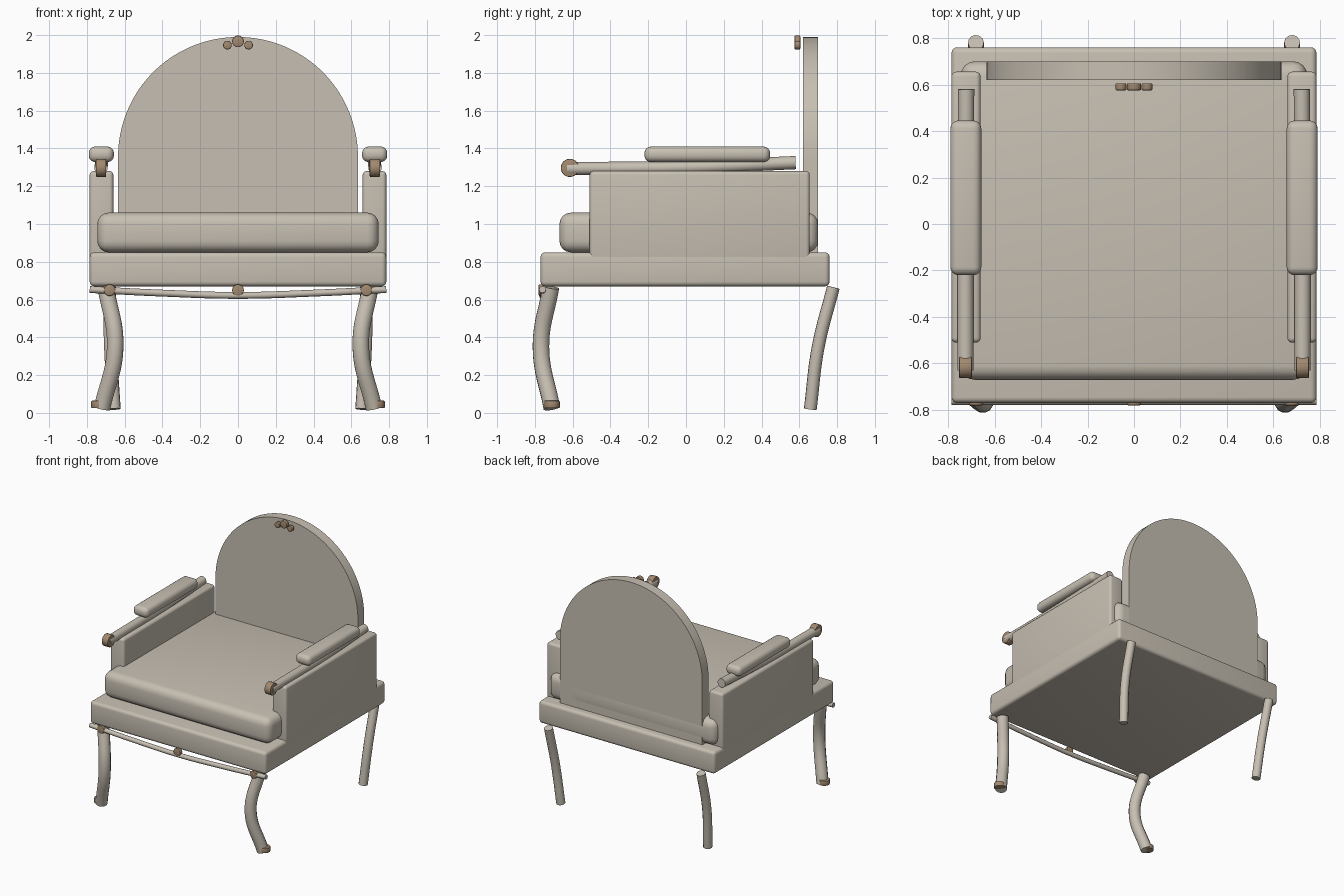
import bpy
import bmesh
import math
from mathutils import Vector

cube = bpy.data.objects.get("Cube")
if cube:
    bpy.data.objects.remove(cube, do_unlink=True)


def material(name, colour):
    mat = bpy.data.materials.new(name)
    mat.use_nodes = True
    mat.diffuse_color = colour
    mat.node_tree.nodes["Principled BSDF"].inputs["Base Color"].default_value = colour
    return mat


CREAM = material("cream", (0.57, 0.52, 0.445, 1))
BRONZE = material("bronze", (0.36, 0.25, 0.16, 1))


def finish(obj, mat):
    """Assign the colour and smooth all but the sharp edges."""
    obj.data.materials.clear()
    obj.data.materials.append(mat)
    bpy.ops.object.select_all(action="DESELECT")
    obj.select_set(True)
    bpy.context.view_layer.objects.active = obj
    bpy.ops.object.shade_smooth_by_angle(angle=math.radians(35))
    return obj


def add_mesh(name, bm):
    mesh = bpy.data.meshes.new(name)
    bm.to_mesh(mesh)
    bm.free()
    obj = bpy.data.objects.new(name, mesh)
    bpy.context.collection.objects.link(obj)
    return obj


def soft_box(name, low, high, radius, mat=CREAM):
    """Box between two corners with rounded edges."""
    low, high = Vector(low), Vector(high)
    bm = bmesh.new()
    bmesh.ops.create_cube(bm, size=1)
    bmesh.ops.scale(bm, vec=high - low, verts=bm.verts)
    bmesh.ops.translate(bm, vec=(low + high) / 2, verts=bm.verts)
    bmesh.ops.bevel(bm, geom=bm.edges[:], offset=radius, segments=4,
                    profile=0.5, affect="EDGES")
    return finish(add_mesh(name, bm), mat)


def disc(name, centre, radius, depth, axis, mat=BRONZE):
    """Short bevelled cylinder along the given axis."""
    bm = bmesh.new()
    bmesh.ops.create_cone(bm, cap_ends=True, segments=24, radius1=radius,
                          radius2=radius, depth=depth)
    rims = [e for e in bm.edges if abs(e.verts[0].co.z - e.verts[1].co.z) < 0.001]
    bmesh.ops.bevel(bm, geom=rims, offset=0.005, segments=2, profile=0.5, affect="EDGES")
    turn = Vector((0, 0, 1)).rotation_difference(Vector(axis)).to_matrix()
    bmesh.ops.rotate(bm, matrix=turn, verts=bm.verts)
    bmesh.ops.translate(bm, vec=centre, verts=bm.verts)
    return finish(add_mesh(name, bm), mat)


def tube(name, points, radius, mat=CREAM):
    """Round tube that flows smoothly through the points."""
    curve = bpy.data.curves.new(name, "CURVE")
    curve.dimensions = "3D"
    curve.bevel_depth = radius
    curve.bevel_resolution = 4
    curve.resolution_u = 10
    curve.use_fill_caps = True
    spline = curve.splines.new("BEZIER")
    spline.bezier_points.add(len(points) - 1)
    for knot, co in zip(spline.bezier_points, points):
        knot.co = co
        knot.handle_left_type = knot.handle_right_type = "AUTO"
    obj = bpy.data.objects.new(name, curve)
    bpy.context.collection.objects.link(obj)
    bpy.ops.object.select_all(action="DESELECT")
    obj.select_set(True)
    bpy.context.view_layer.objects.active = obj
    bpy.ops.object.convert(target="MESH")
    return finish(bpy.context.view_layer.objects.active, mat)


# Seat frame and cushion
soft_box("seat_base", (-0.785, -0.77, 0.67), (0.785, 0.76, 0.85), 0.025)
soft_box("seat_cushion", (-0.745, -0.67, 0.85), (0.745, 0.70, 1.06), 0.06)

# Arched backrest: a half circle on a straight-sided panel
HALF, SPRING, STEPS = 0.635, 1.355, 64
outline = [(-HALF, 0.85), (HALF, 0.85)]
for i in range(STEPS + 1):
    a = math.pi * i / STEPS
    outline.append((HALF * math.cos(a), SPRING + HALF * math.sin(a)))
bm = bmesh.new()
face = bm.faces.new([bm.verts.new((x, 0.62, z)) for x, z in outline])
back = bmesh.ops.extrude_face_region(bm, geom=[face])["geom"]
bmesh.ops.translate(bm, vec=(0, 0.08, 0),
                    verts=[v for v in back if isinstance(v, bmesh.types.BMVert)])
bmesh.ops.recalc_face_normals(bm, faces=bm.faces)
finish(add_mesh("backrest", bm), CREAM)

# Crest ornament at the top of the backrest
disc("crest_centre", (0, 0.59, 1.967), 0.031, 0.03, (0, 1, 0))

# Paired parts
for side, s in (("left", 1), ("right", -1)):
    xs = sorted((s * 0.66, s * 0.785))
    soft_box(side + "_arm_panel", (xs[0], -0.51, 0.8), (xs[1], 0.655, 1.28), 0.02)
    xs = sorted((s * 0.657, s * 0.79))
    soft_box(side + "_arm_pad", (xs[0], -0.22, 1.328), (xs[1], 0.445, 1.41), 0.034)
    tube(side + "_arm_rail",
         [(s * 0.725, -0.63, 1.293), (s * 0.725, 0, 1.3), (s * 0.722, 0.58, 1.325)], 0.035)
    disc(side + "_arm_scroll", (s * 0.725, -0.615, 1.297), 0.048, 0.055, (1, 0, 0))
    disc(side + "_crest_bead", (s * 0.056, 0.59, 1.947), 0.023, 0.03, (0, 1, 0))
    disc(side + "_apron_stud", (s * 0.68, -0.765, 0.65), 0.031, 0.03, (0, 1, 0))
    tube(side + "_front_leg",
         [(s * 0.70, -0.715, 0.665), (s * 0.65, -0.768, 0.35), (s * 0.72, -0.71, 0.025)], 0.045)
    disc(side + "_foot_cap", (s * 0.735, -0.71, 0.045), 0.042, 0.04, (0, 0, 1))
    tube(side + "_back_leg",
         [(s * 0.68, 0.78, 0.665), (s * 0.675, 0.70, 0.35), (s * 0.655, 0.658, 0.02)], 0.034)

# Sagging rail and centre stud under the front edge
tube("apron_rail", [(-0.785, -0.76, 0.653), (-0.4, -0.76, 0.634), (0, -0.76, 0.622),
                    (0.4, -0.76, 0.634), (0.785, -0.76, 0.653)], 0.018)
disc("centre_apron_stud", (0, -0.765, 0.65), 0.031, 0.03, (0, 1, 0))
